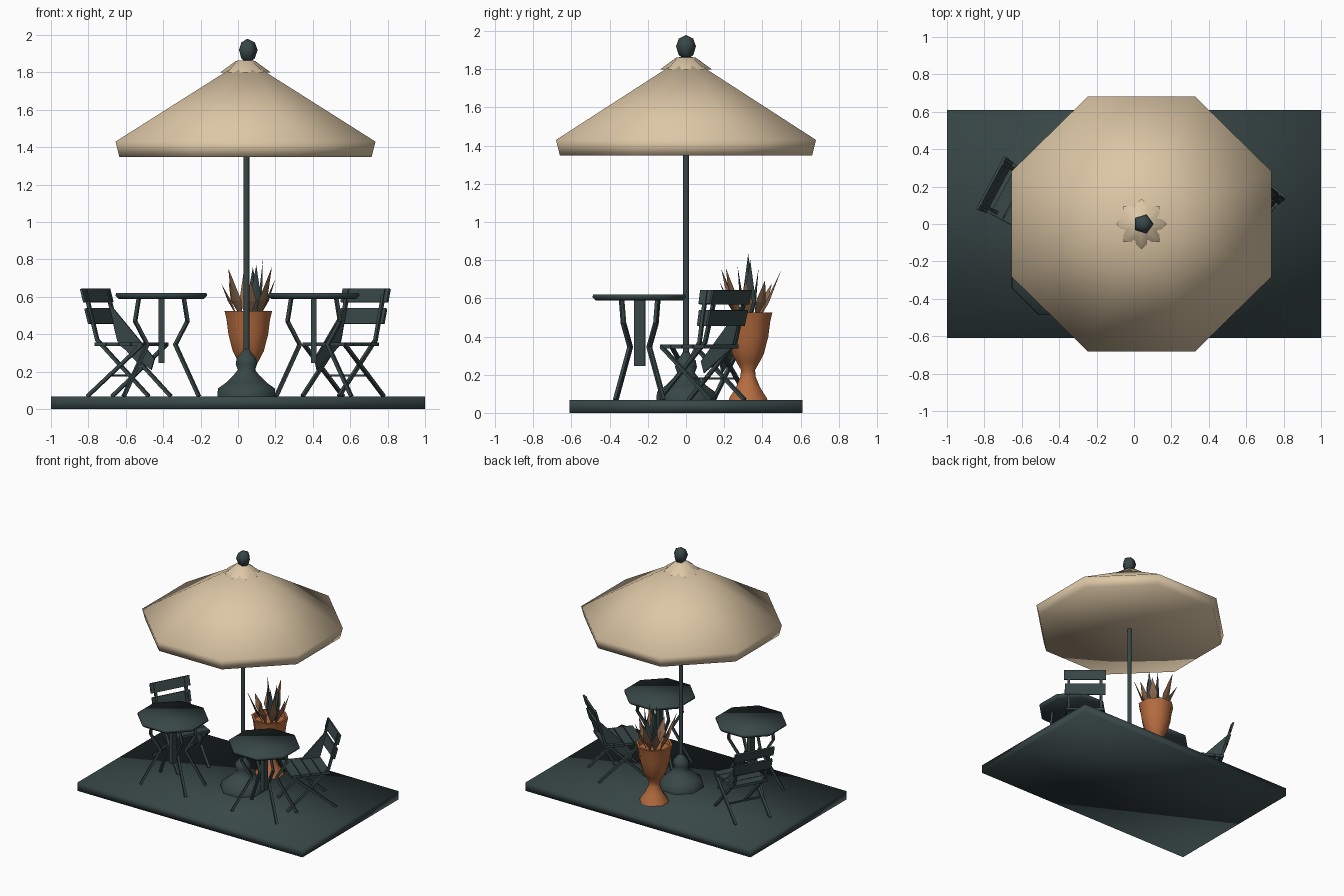
import bpy, bmesh, math, random
from mathutils import Vector, Matrix

if "Cube" in bpy.data.objects:
    bpy.data.objects.remove(bpy.data.objects["Cube"])

random.seed(4)


def material(name, rgb):
    m = bpy.data.materials.new(name)
    m.diffuse_color = (*rgb, 1)
    m.use_nodes = True
    m.node_tree.nodes["Principled BSDF"].inputs["Base Color"].default_value = m.diffuse_color
    return m


IRON = material("dark iron green", (0.04, 0.063, 0.063))
CREAM = material("cream canvas", (0.72, 0.57, 0.38))
CLAY = material("terracotta", (0.46, 0.15, 0.05))
BROWN = material("dry leaf brown", (0.25, 0.13, 0.07))


def finish(name, bm, mat, smooth=None, matrix=None):
    bmesh.ops.recalc_face_normals(bm, faces=bm.faces)
    if matrix:
        bm.transform(matrix)
    me = bpy.data.meshes.new(name)
    bm.to_mesh(me)
    bm.free()
    me.materials.append(mat)
    ob = bpy.data.objects.new(name, me)
    bpy.context.collection.objects.link(ob)
    if smooth:
        bpy.ops.object.select_all(action='DESELECT')
        ob.select_set(True)
        bpy.context.view_layer.objects.active = ob
        bpy.ops.object.shade_smooth_by_angle(angle=math.radians(smooth))
    return ob


def lathe(name, profile, sides, mat, at=(0, 0), turn=0.0, smooth=None, star=1.0, squash=1.0):
    """Spin (radius, z) points; star < 1 pulls in every second corner of the last ring."""
    bm = bmesh.new()
    rings = []
    for k, (r, z) in enumerate(profile):
        if r == 0:
            rings.append([bm.verts.new((at[0], at[1], z))])
            continue
        ring = []
        for i in range(sides):
            a = turn + i * math.tau / sides
            q = r * (star if i % 2 and k == len(profile) - 1 else 1)
            ring.append(bm.verts.new((at[0] + q * math.cos(a), at[1] + q * squash * math.sin(a), z)))
        rings.append(ring)
    for a, b in zip(rings, rings[1:]):
        for i in range(sides):
            j = (i + 1) % sides
            quad = [a[i % len(a)], a[j % len(a)], b[j % len(b)], b[i % len(b)]]
            bm.faces.new(list(dict.fromkeys(quad)))
    for ring in (rings[0], rings[-1]):
        if len(ring) > 1:
            bm.faces.new(ring)
    return finish(name, bm, mat, smooth)


def box(bm, centre, size, pitch=0.0):
    m = Matrix.Translation(centre) @ Matrix.Rotation(pitch, 4, 'Y') @ Matrix.Diagonal((*size, 1))
    bmesh.ops.create_cube(bm, size=1, matrix=m)


def bar(bm, points, w):
    """Square bar along a polyline."""
    for p, q in zip(points, points[1:]):
        p, q = Vector(p), Vector(q)
        d = q - p
        m = (Matrix.Translation((p + q) / 2) @ d.to_track_quat('Z', 'Y').to_matrix().to_4x4()
             @ Matrix.Diagonal((w, w, d.length + w * 0.3, 1)))
        bmesh.ops.create_cube(bm, size=1, matrix=m)


# Platform
bm = bmesh.new()
box(bm, (0, 0, 0.0335), (2, 1.22, 0.067))
finish("platform", bm, IRON, 100)

# Parasol
C = (0.04, 0)
T8 = math.pi / 8
lathe("canopy", [(0, 1.87), (0.752, 1.43), (0.73, 1.348), (0, 1.348)],
      8, CREAM, C, T8, 80, squash=0.98)
lathe("canopy_cap", [(0, 1.866), (0.05, 1.862), (0.135, 1.80)], 16, CREAM, C, 0, 80, star=0.78)
lathe("finial", [(0, 1.98), (0.04, 1.96), (0.055, 1.92), (0.04, 1.875), (0.02, 1.86)],
      5, IRON, (0.05, 0), 0, 80)
lathe("pole", [(0.016, 0.2), (0.016, 1.37)], 8, IRON, (0.045, 0), 0, 50)
lathe("parasol_base", [(0.168, 0.065), (0.165, 0.11), (0.12, 0.14), (0.075, 0.18), (0.05, 0.21),
                       (0.062, 0.24), (0.055, 0.275), (0.03, 0.30), (0.017, 0.32)],
      8, IRON, (0.045, 0), T8, 80)

# Planter
P = (0.055, 0.325)
lathe("planter", [(0.11, 0.066), (0.105, 0.08), (0.07, 0.13), (0.043, 0.19), (0.04, 0.225), (0.065, 0.265),
                  (0.09, 0.31), (0.115, 0.40), (0.126, 0.48), (0.138, 0.525), (0.12, 0.525), (0.115, 0.49),
                  (0, 0.49)], 8, CLAY, P, T8, 60)

# Spiky leaves: an outer brown ring and a darker upright centre
for name, mat, count, lean, low, high, dx in (("outer_leaves", BROWN, 8, 0.175, 0.64, 0.78, 0),
                                              ("inner_leaves", IRON, 4, 0.06, 0.74, 0.84, 0.03)):
    bm = bmesh.new()
    for i in range(count):
        a = (i + random.uniform(-0.2, 0.2)) * math.tau / count
        out, side = Vector((math.cos(a), math.sin(a), 0)), Vector((-math.sin(a), math.cos(a), 0))
        o = Vector((P[0] + dx, P[1], 0))
        root = o + out * lean * 0.3 + Vector((0, 0, 0.48))
        mid = o + out * lean * 0.6 + Vector((0, 0, 0.58))
        tip = o + out * lean * random.uniform(0.8, 1.05) + Vector((0, 0, random.uniform(low, high)))
        ring = [bm.verts.new(p) for p in (mid - side * 0.034, mid - out * 0.012,
                                          mid + side * 0.034, mid + out * 0.006)]
        r, t = bm.verts.new(root), bm.verts.new(tip)
        for k in range(4):
            for end in (r, t):
                bm.faces.new((ring[k], ring[(k + 1) % 4], end))
    finish(name, bm, mat)

# Tables
for side, x, y in (("left", -0.41, -0.24), ("right", 0.405, -0.245)):
    lathe(side + "_table_top", [(0.245, 0.588), (0.265, 0.605), (0.262, 0.62)], 8, IRON, (x, y), T8, 80)
    bm = bmesh.new()
    for sx in (-1, 1):
        for sy in (-1, 1):
            bar(bm, [(sx * dx, sy * dy, z) for dx, dy, z in
                     ((0.12, 0.095, 0.595), (0.14, 0.085, 0.47), (0.075, 0.05, 0.345), (0.20, 0.125, 0.07))], 0.018)
    box(bm, (0, 0, 0.42), (0.032, 0.055, 0.35))
    finish(side + "_table_legs", bm, IRON, matrix=Matrix.Translation((x, y, 0)))

# Folding chairs: local +x faces the table, "far" is the side away from the front
for side, at, face, far in (("left", (-0.57, 0.115, 0), (0.88, -0.47), 1),
                            ("right", (0.55, 0.07, 0), (-0.63, -0.78), -1)):
    place = Matrix.Translation(at) @ Matrix.Rotation(math.atan2(face[1], face[0]), 4, 'Z')
    bm = bmesh.new()
    for s in (-1, 1):
        bar(bm, [(-0.215, s * 0.125, 0.64), (-0.14, s * 0.125, 0.37), (0.17, s * 0.125, 0.07)], 0.018)
        bar(bm, [(0.14, s * 0.14, 0.345), (-0.19, s * 0.14, 0.07)], 0.018)
    box(bm, (-0.06, 0, 0.18), (0.012, 0.26, 0.012))
    finish(side + "_chair_frame", bm, IRON, matrix=place)

    # Flat brace plate on the far side
    bm = bmesh.new()
    corners = [(-0.20, 0.57), (-0.13, 0.34), (0.06, 0.21), (0.08, 0.27)]
    rows = [[bm.verts.new((x, far * s, z)) for x, z in corners] for s in (0.11, 0.12)]
    for row in rows:
        bm.faces.new(row)
    for i in range(4):
        j = (i + 1) % 4
        bm.faces.new((rows[0][i], rows[0][j], rows[1][j], rows[1][i]))
    finish(side + "_chair_brace", bm, IRON, matrix=place)

    bm = bmesh.new()
    box(bm, (-0.21, 0, 0.607), (0.014, 0.32, 0.075), -0.27)
    box(bm, (-0.185, 0, 0.497), (0.014, 0.31, 0.085), -0.27)
    finish(side + "_chair_back_slats", bm, IRON, matrix=place)

    bm = bmesh.new()
    for i in range(4):
        box(bm, (-0.112 + i * 0.075, 0, 0.347), (0.07, 0.29, 0.02))
    finish(side + "_chair_seat", bm, IRON, matrix=place)
